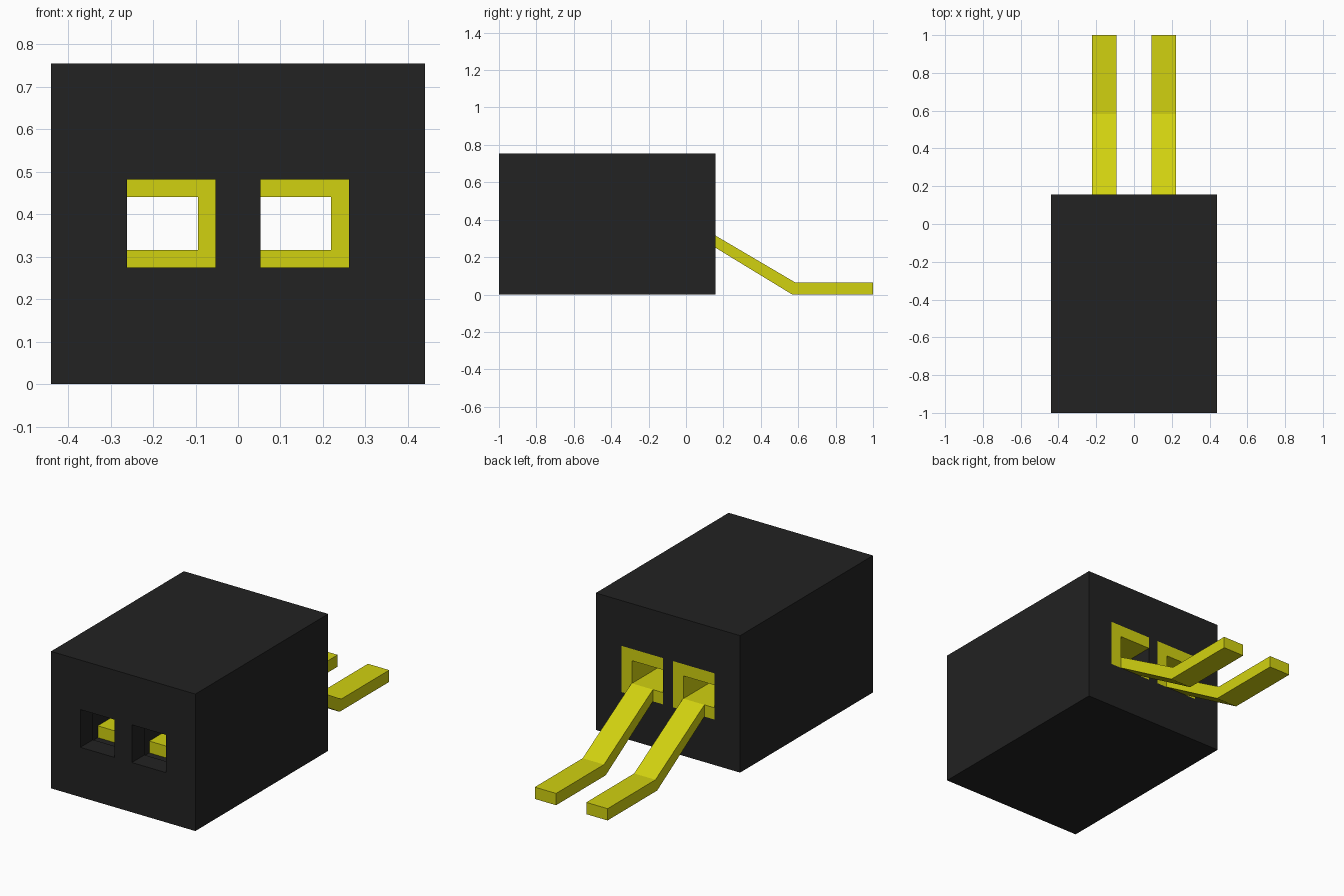
import bpy
import bmesh

if "Cube" in bpy.data.objects:
    bpy.data.objects.remove(bpy.data.objects["Cube"], do_unlink=True)


def make_material(name, color):
    mat = bpy.data.materials.new(name)
    mat.use_nodes = True
    mat.diffuse_color = color
    mat.node_tree.nodes["Principled BSDF"].inputs["Base Color"].default_value = color
    return mat


BLACK = make_material("black plastic", (0.016, 0.016, 0.016, 1))
YELLOW = make_material("yellow metal", (0.64, 0.64, 0.005, 1))


def extrude_profile(name, profile, offset, mat):
    """Extrude a flat outline (list of 3D points) along an offset vector."""
    bm = bmesh.new()
    face = bm.faces.new([bm.verts.new(p) for p in profile])
    result = bmesh.ops.extrude_face_region(bm, geom=[face], use_keep_orig=True)
    verts = [g for g in result["geom"] if isinstance(g, bmesh.types.BMVert)]
    bmesh.ops.translate(bm, verts=verts, vec=offset)
    bmesh.ops.recalc_face_normals(bm, faces=bm.faces)
    mesh = bpy.data.meshes.new(name)
    bm.to_mesh(mesh)
    bm.free()
    mesh.materials.append(mat)
    obj = bpy.data.objects.new(name, mesh)
    bpy.context.collection.objects.link(obj)
    return obj


def box(name, x0, x1, y0, y1, z0, z1, mat):
    outline = [(x0, y0, z0), (x1, y0, z0), (x1, y0, z1), (x0, y0, z1)]
    return extrude_profile(name, outline, (0, y1 - y0, 0), mat)


FRONT, BACK = -1.0, 0.157      # housing ends along y
CAVITY_Y, CONTACT_Y = -0.89, -0.815
CX, CZ = 0.157, 0.378          # socket centre
OUTER, OPENING = 0.1275, 0.104  # half sizes of the cavity and front opening
T = 0.065                      # metal thickness

housing = box("housing", -0.44, 0.44, FRONT, BACK, 0, 0.755, BLACK)

for side, sx in (("left", 1), ("right", -1)):
    cx = sx * CX

    # Front opening, then the wider cavity behind it, cut from the housing
    cuts = [(OPENING, FRONT - 0.05, CAVITY_Y + 0.05), (OUTER, CAVITY_Y, BACK + 0.05)]
    for half, y0, y1 in cuts:
        cutter = box("socket_cutter", cx - half, cx + half, y0, y1,
                     CZ - half, CZ + half, BLACK)
        cutter.hide_render = True
        mod = housing.modifiers.new("socket", 'BOOLEAN')
        mod.operation = 'DIFFERENCE'
        mod.solver = 'EXACT'
        mod.object = cutter
        bpy.context.view_layer.objects.active = housing
        bpy.ops.object.modifier_apply(modifier=mod.name)
        bpy.data.objects.remove(cutter, do_unlink=True)

    # C-shaped metal contact lining the cavity, open towards -x
    x0, x1 = cx - OUTER, cx + OUTER
    z0, z1 = CZ - OUTER, CZ + OUTER
    channel = [(x0, z0), (x1, z0), (x1, z1), (x0, z1),
               (x0, z1 - T), (x1 - T, z1 - T), (x1 - T, z0 + T), (x0, z0 + T)]
    extrude_profile(side + "_contact", [(x, CONTACT_Y, z) for x, z in channel],
                    (0, BACK - CONTACT_Y, 0), YELLOW)

    # Bent solder pin leaving the back
    bend = [(BACK, z0), (0.568, 0), (1.0, 0), (1.0, T), (0.583, T), (BACK, z0 + T)]
    extrude_profile(side + "_pin", [(cx - T, y, z) for y, z in bend],
                    (2 * T, 0, 0), YELLOW)
